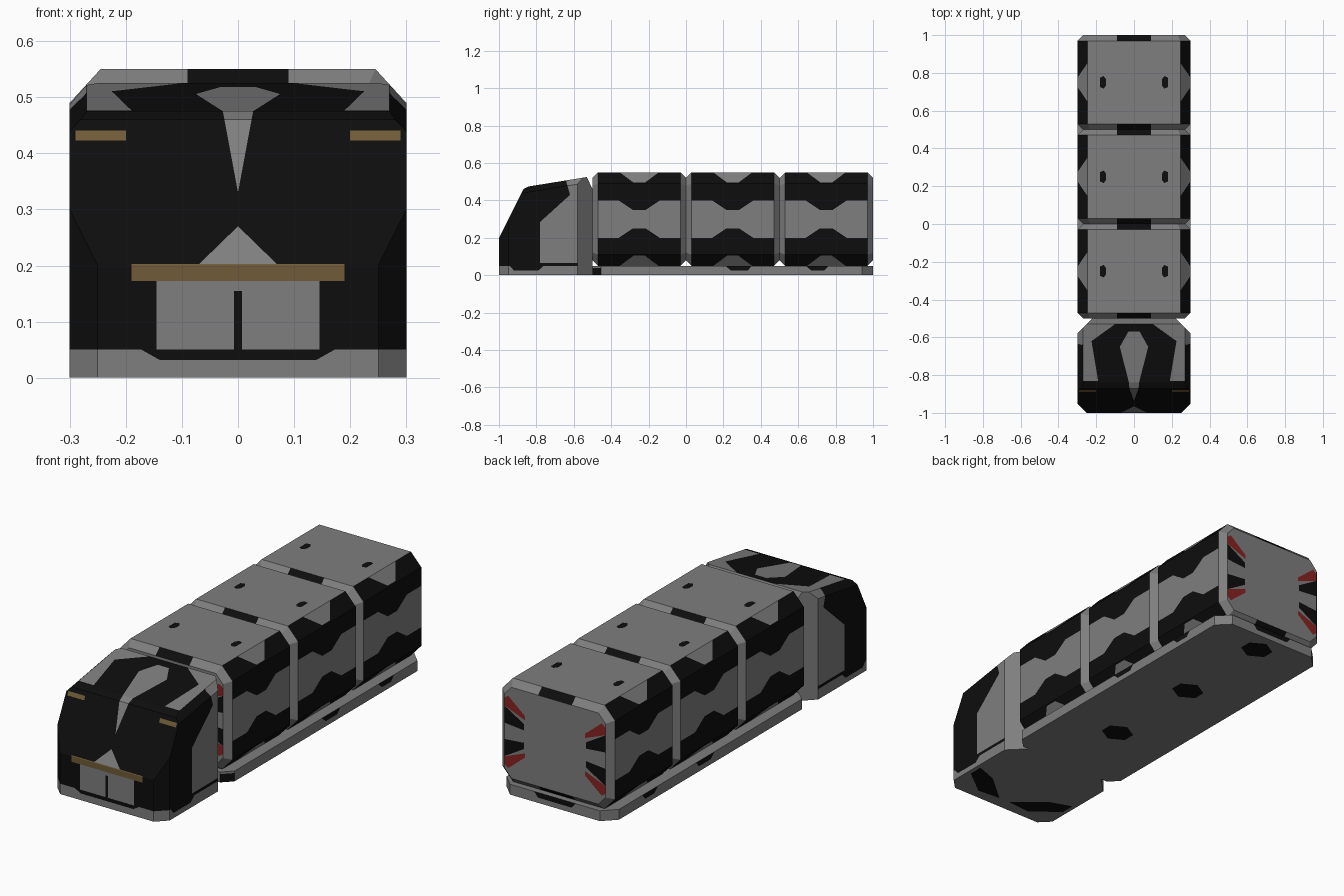
import bpy, bmesh
from mathutils import Vector

if "Cube" in bpy.data.objects:
    bpy.data.objects.remove(bpy.data.objects["Cube"])

GRAY, BLACK, YELLOW, RED = 0, 1, 2, 3
mats = []
for name, col in (("mid gray", (.21, .21, .21)), ("near black", (.004, .004, .004)),
                  ("dull yellow", (.16, .105, .038)), ("dark red", (.25, .016, .016))):
    m = bpy.data.materials.new(name)
    m.diffuse_color = (*col, 1)
    m.use_nodes = True
    m.node_tree.nodes["Principled BSDF"].inputs["Base Color"].default_value = m.diffuse_color
    mats.append(m)


def convex(planes):
    """Solid left after trimming a cube by (point, normal) planes."""
    bm = bmesh.new()
    bmesh.ops.create_cube(bm, size=6)
    for co, no in planes:
        geom = bm.verts[:] + bm.edges[:] + bm.faces[:]
        bmesh.ops.bisect_plane(bm, geom=geom, dist=1e-6, plane_co=co,
                               plane_no=Vector(no).normalized(), clear_outer=True)
        rim = [e for e in bm.edges if e.is_boundary]
        if rim:
            bmesh.ops.edgenet_fill(bm, edges=rim)
    bmesh.ops.recalc_face_normals(bm, faces=bm.faces[:])
    return bm


def paint(bm, poly, axis, mat, cond):
    """Cut a convex 2D outline, seen along an axis, into the faces that meet cond."""
    u, v = [i for i in range(3) if i != axis]
    cu = sum(p[0] for p in poly) / len(poly)
    cv = sum(p[1] for p in poly) / len(poly)
    bm.normal_update()
    inside = [f for f in bm.faces if cond(f.normal)]
    for (a, b), (c, d) in zip(poly, poly[1:] + poly[:1]):
        no, co = Vector((0, 0, 0)), Vector((0, 0, 0))
        no[u], no[v], co[u], co[v] = d - b, a - c, a, b
        if no[u] * (cu - a) + no[v] * (cv - b) > 0:
            no.negate()
        no.normalize()
        geom = set(inside)
        for f in inside:
            geom.update(f.edges)
            geom.update(f.verts)
        res = bmesh.ops.bisect_plane(bm, geom=list(geom), dist=1e-6, plane_co=co, plane_no=no)
        faces = {g for g in res["geom"] if isinstance(g, bmesh.types.BMFace)}
        faces.update(f for f in inside if f.is_valid)
        inside = [f for f in faces if (f.calc_center_median() - co).dot(no) < 0]
    for f in inside:
        f.material_index = mat


def paint_x(bm, poly, axis, mat, cond):
    """Paint an outline and its mirror image across x = 0."""
    for s in (1, -1):
        paint(bm, [(s * a, b) for a, b in poly], axis, mat, cond)


def finish(bm, name, loc=(0, 0, 0)):
    me = bpy.data.meshes.new(name)
    bm.to_mesh(me)
    for m in mats:
        me.materials.append(m)
    ob = bpy.data.objects.new(name, me)
    ob.location = loc
    bpy.context.collection.objects.link(ob)
    return ob


def plan(y0, y1, c0, c1):
    """Side, end and corner planes of a plan with chamfered corners."""
    out = [((0, y0, 0), (0, -1, 0)), ((0, y1, 0), (0, 1, 0))]
    for s in (1, -1):
        out += [((.3 * s, 0, 0), (s, 0, 0)),
                ((.3 * s, y0 + c0, 0), (s, -1, 0)),
                ((.3 * s, y1 - c1, 0), (s, 1, 0))]
    return out


def slab(z0, z1):
    return [((0, 0, z0), (0, 0, -1)), ((0, 0, z1), (0, 0, 1))]


side = lambda n: abs(n.x) > .4 and abs(n.y) < .3
front = lambda n: n.y < -.9
slope = lambda n: n.y < -.4
roof = lambda n: n.z > .8
under = lambda n: n.z < -.9
end = lambda n: abs(n.y) > .9

# cab body: chamfered plan, sloped windscreen, rising roof
planes = plan(-1, -.5, .05, .08) + [
    ((0, 0, .05), (0, 0, -1)),
    ((0, -1, .2), (0, -.26, .13)),
    ((0, -.87, .46), (0, -.015, .03)),
    ((0, -.84, .475), (0, -.05, .31)),
    ((0, -.53, .525), (0, .065, .03))]
planes += [((.27 * s, -.84, .475), (.93 * s, -.15, .93)) for s in (1, -1)]
cab = convex(planes)
for f in cab.faces:
    f.material_index = GRAY if f.normal.y > .3 else BLACK
# side panels
flank = lambda n: abs(n.x) > .4 and abs(n.y) < .4
paint(cab, [(-.78, .065), (-.78, .285), (-.62, .43), (-.4, .43), (-.4, .065)], 0, GRAY, flank)
paint(cab, [(-.62, .43), (-.64, .5), (-.62, .56), (-.4, .56), (-.4, .43)], 0, GRAY, flank)
# roof patches and centre streak
paint_x(cab, [(.19, -.83), (.225, -.62), (.285, -.62), (.285, -.83)], 2, GRAY, roof)
paint_x(cab, [(.225, -.62), (.1, -.53), (.1, -.49), (.31, -.49), (.31, -.62)], 2, GRAY, roof)
paint(cab, [(-.03, -.57), (.03, -.57), (.075, -.65), (.027, -.84), (-.027, -.84), (-.075, -.65)],
      2, GRAY, roof)
paint(cab, [(-.027, .475), (.027, .475), (0, .33)], 1, GRAY, slope)
# nose triangle, grille, light bar and upper lights
paint(cab, [(0, .27), (.072, .2), (-.072, .2)], 1, GRAY, lambda n: -.95 < n.y < -.8)
paint(cab, [(-.145, .172), (.145, .172), (.145, .05), (.13, .04), (-.13, .04), (-.145, .05)],
      1, GRAY, front)
paint(cab, [(-.007, .155), (.007, .155), (.007, .04), (-.007, .04)], 1, BLACK, front)
paint(cab, [(-.19, .172), (.19, .172), (.19, .203), (-.19, .203)], 1, YELLOW, slope)
paint_x(cab, [(.2, .423), (.29, .423), (.29, .441), (.2, .441)], 1, YELLOW, slope)
finish(cab, "cab_body")

# cab base plate
base = convex(plan(-1, -.5, .05, .08) + slab(0, .05))
paint(base, [(-.19, .06), (.19, .06), (.14, .032), (-.14, .032)], 1, BLACK, front)
paint(base, [(-.95, .06), (-.92, .025), (-.79, .025), (-.75, .06)], 0, BLACK, side)
paint_x(base, [(.03, -.94), (.15, -.95), (.28, -.85), (.28, -.78), (.17, -.82)], 2, BLACK, under)
finish(base, "cab_base")

# trailer base plate with dark patches
bed = convex(plan(-.5, 1, .045, .06) + slab(0, .05))
for y0, y1 in ((.2, .36), (.63, .77)):
    paint(bed, [(y0, .06), (y0 + .04, .025), (y1 - .03, .025), (y1, .06)], 0, BLACK, side)
paint(bed, [(-.6, .04), (-.4, .04), (-.4, -.01), (-.6, -.01)], 0, BLACK,
      lambda n: n.y < -.5 and abs(n.x) > .5)
paint(bed, [(-.12, .06), (.12, .06), (.09, .025), (-.09, .025)], 1, BLACK, end)
for y in (-.12, .39, .89):
    r = .07
    paint(bed, [(-r, y - .03), (0, y - r), (r, y - .03), (r, y + .03), (0, y + r), (-r, y + .03)],
          2, BLACK, under)
finish(bed, "trailer_base")


# cargo containers: octagonal section, bevelled ends
def container(name, y):
    sides = [((.3 * s, 0, 0), (s, 0, 0)) for s in (1, -1)]
    sides += [((0, 0, .25 * t), (0, 0, t)) for t in (1, -1)]
    sides += [((.3 * s, 0, .19 * t), (s * .06, 0, t * .055)) for s in (1, -1) for t in (1, -1)]
    cuts = [((0, .25 * e, 0), (0, e, 0)) for e in (1, -1)] + sides
    for co, no in sides:
        for e in (1, -1):
            cuts.append((Vector(co) + Vector((0, .22 * e, 0)),
                         Vector(no).normalized() + Vector((0, e, 0))))
    bm = convex(cuts)
    for t in (1, -1):
        # side bands with notched middles
        paint(bm, [(-.3, .1 * t), (.3, .1 * t), (.3, .3 * t), (-.3, .3 * t)], 0, BLACK, side)
        paint(bm, [(-.105, .251 * t), (.105, .251 * t), (.03, .195 * t), (-.03, .195 * t)],
              0, GRAY, side)
        paint(bm, [(-.11, .1 * t), (.11, .1 * t), (.035, .05 * t), (-.035, .05 * t)],
              0, BLACK, side)
        # end lights: dark wedge and red streak in each corner
        paint_x(bm, [(.275, .125 * t), (.275, .04 * t), (.165, .03 * t), (.165, .06 * t)],
                1, BLACK, end)
        paint_x(bm, [(.275, .125 * t), (.275, .155 * t), (.25, .175 * t), (.16, .1 * t),
                     (.16, .08 * t)], 1, RED, end)
    # dark middle of the end bevels, roof dots
    paint(bm, [(-.09, -.3), (.09, -.3), (.09, .3), (-.09, .3)], 2, BLACK,
          lambda n: abs(n.z) > .5 and abs(n.y) > .3)
    paint_x(bm, [(.147, -.015), (.16, -.033), (.18, -.025), (.18, .025), (.16, .033),
                 (.147, .015)], 2, BLACK, lambda n: n.z > .9)
    finish(bm, name, (0, y, .3))


for i, label in enumerate(("front", "middle", "rear")):
    container(label + "_container", -.25 + .5 * i)
